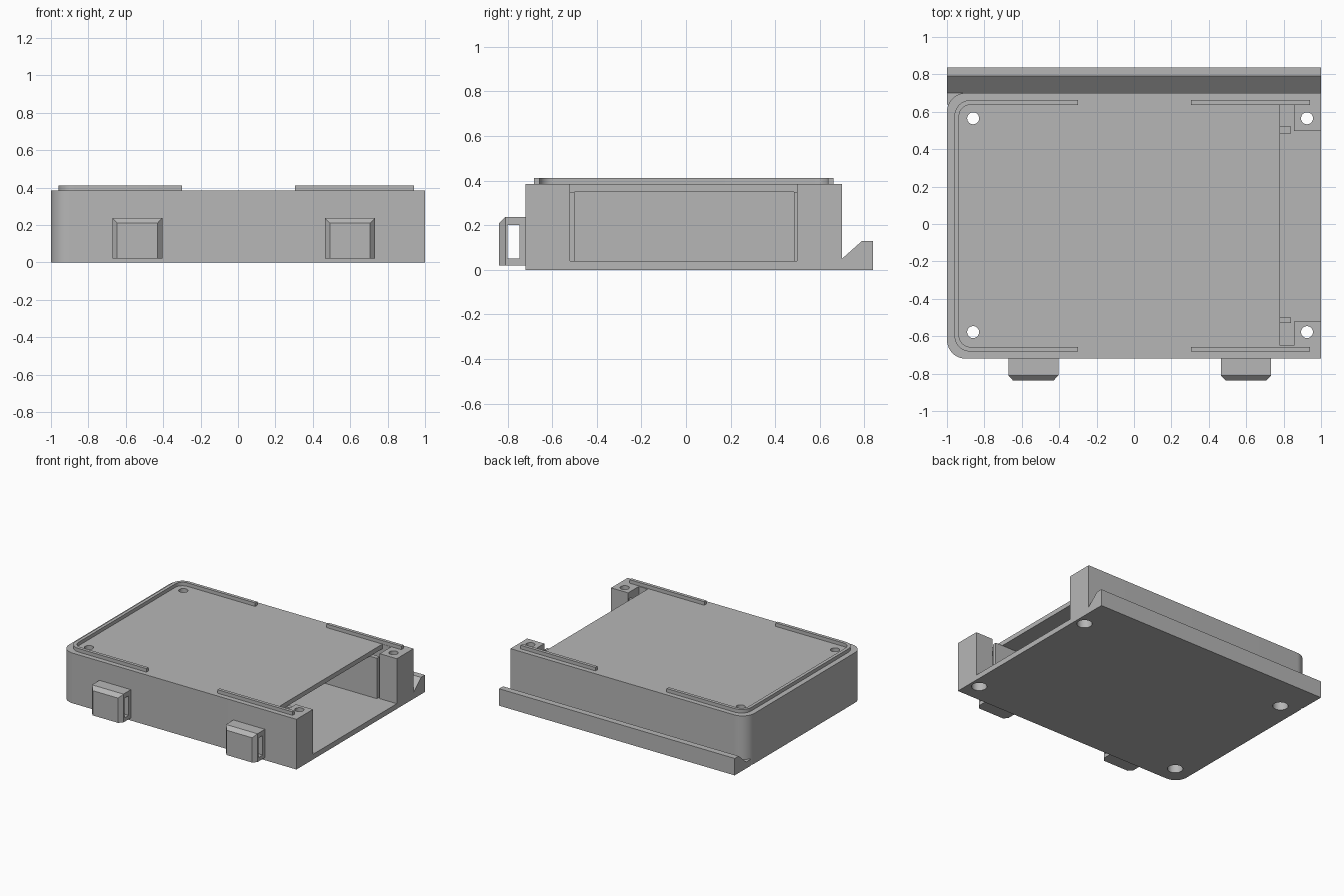
import bpy, bmesh, math
from mathutils import Matrix, Vector

old = bpy.data.objects.get("Cube")
if old:
    bpy.data.objects.remove(old, do_unlink=True)

GREY = (0.47, 0.47, 0.47, 1)
mat = bpy.data.materials.new("matte grey plastic")
mat.use_nodes = True
mat.diffuse_color = GREY
mat.node_tree.nodes["Principled BSDF"].inputs["Base Color"].default_value = GREY


def finish(name, bm):
    bmesh.ops.recalc_face_normals(bm, faces=bm.faces)
    me = bpy.data.meshes.new(name)
    bm.to_mesh(me)
    bm.free()
    me.materials.append(mat)
    ob = bpy.data.objects.new(name, me)
    bpy.context.collection.objects.link(ob)
    return ob


def prism(name, points, offset):
    """Extrude a planar outline along an offset vector."""
    bm = bmesh.new()
    face = bm.faces.new([bm.verts.new(p) for p in points])
    new = bmesh.ops.extrude_face_region(bm, geom=[face])["geom"]
    verts = [v for v in new if isinstance(v, bmesh.types.BMVert)]
    bmesh.ops.translate(bm, verts=verts, vec=offset)
    return finish(name, bm)


def box(name, x, y, z):
    pts = [(x[0], y[0], z[0]), (x[1], y[0], z[0]), (x[1], y[1], z[0]), (x[0], y[1], z[0])]
    return prism(name, pts, (0, 0, z[1] - z[0]))


def slab(name, x, y, z, r):
    """Slab whose two corners on the -x side are rounded."""
    pts = [(x[1], y[0], z[0]), (x[1], y[1], z[0])]
    for cy, start in ((y[1] - r, 90), (y[0] + r, 180)):
        for i in range(13):
            a = math.radians(start + i * 7.5)
            pts.append((x[0] + r + r * math.cos(a), cy + r * math.sin(a), z[0]))
    return prism(name, pts, (0, 0, z[1] - z[0]))


def cylinder(name, x, y, z, r):
    bm = bmesh.new()
    place = Matrix.Translation(Vector((x, y, (z[0] + z[1]) / 2)))
    bmesh.ops.create_cone(bm, cap_ends=True, segments=32, radius1=r, radius2=r,
                          depth=z[1] - z[0], matrix=place)
    return finish(name, bm)


def combine(target, tool, operation="DIFFERENCE"):
    mod = target.modifiers.new("combine", "BOOLEAN")
    mod.operation, mod.solver, mod.object = operation, "EXACT", tool
    bpy.context.view_layer.objects.active = target
    bpy.ops.object.modifier_apply(modifier=mod.name)
    bpy.data.objects.remove(tool, do_unlink=True)


def smooth(ob):
    bpy.ops.object.select_all(action="DESELECT")
    ob.select_set(True)
    bpy.context.view_layer.objects.active = ob
    bpy.ops.object.shade_smooth_by_angle(angle=math.radians(30))


TOP, FLOOR, ROOF = 0.385, 0.04, 0.35
INNER = (-0.65, 0.635)
BAY = (-0.5, 0.485)

# Housing shell with an open bay on the +x side
body = slab("housing", (-1, 1), (-0.72, 0.70), (0, TOP), 0.1)
combine(body, box("bay_cut", (-0.93, 0.8), BAY, (FLOOR, ROOF)))
for y in ((INNER[0], -0.53), (0.52, INNER[1])):
    combine(body, box("side_pocket_cut", (-0.75, 0.8), y, (FLOOR, ROOF)))
combine(body, box("open_top_cut", (0.78, 0.855), INNER, (FLOOR, 1)))
combine(body, box("post_gap_cut", (0.85, 1.2), (-0.52, 0.497), (FLOOR, 1)))

# Hooked rail along the back, with a square foot below the rounded corner
rail_profile = [(0.64, 0), (0.838, 0), (0.838, 0.13), (0.79, 0.13), (0.70, 0.05), (0.64, 0.05)]
rail = prism("back_rail", [(-1, y, z) for y, z in rail_profile], (2, 0, 0))
combine(body, rail, "UNION")

# Screw holes with wider recesses underneath
for x in (-0.86, 0.925):
    for y in (-0.578, 0.565):
        combine(body, cylinder("screw_hole_cut", x, y, (-0.1, 0.6), 0.032))
        combine(body, cylinder("screw_recess_cut", x, y, (-0.1, 0.2), 0.054))
smooth(body)

# Ends of the guide ribs that stand proud of the roof edge
for side, y in (("right", (-0.53, BAY[0])), ("left", (BAY[1], 0.52))):
    box("guide_rib_" + side, (0.775, 0.84), y, (FLOOR - 0.005, ROOF))

# Raised locating lip: a curved length and two straight lengths
LIP = (TOP - 0.003, 0.412)
lip = slab("locating_lip", (-0.96, -0.30), (-0.682, 0.662), LIP, 0.085)
combine(lip, slab("lip_cut", (-0.935, 0), (-0.657, 0.637), (0.3, 0.5), 0.06))
smooth(lip)
for name, y in (("front_lip", (-0.682, -0.657)), ("back_lip", (0.637, 0.662))):
    box(name, (0.305, 0.94), y, LIP)

# Slotted clips on the front, chamfered at the outer face
for name, x in (("front_clip_right", (-0.672, -0.405)), ("front_clip_left", (0.465, 0.733))):
    clip = box(name, x, (-0.81, -0.715), (0.02, 0.237))
    nose = box("clip_nose", x, (-0.838, -0.81), (0.02, 0.237))
    for v in nose.data.vertices:
        if v.co.y < -0.82:
            v.co.x += 0.026 if v.co.x < sum(x) / 2 else -0.026
            v.co.z = min(v.co.z, 0.21)
    combine(clip, nose, "UNION")
    combine(clip, box("slot_cut", (x[0] - 0.1, x[1] + 0.1), (-0.80, -0.747), (0.05, 0.20)))
